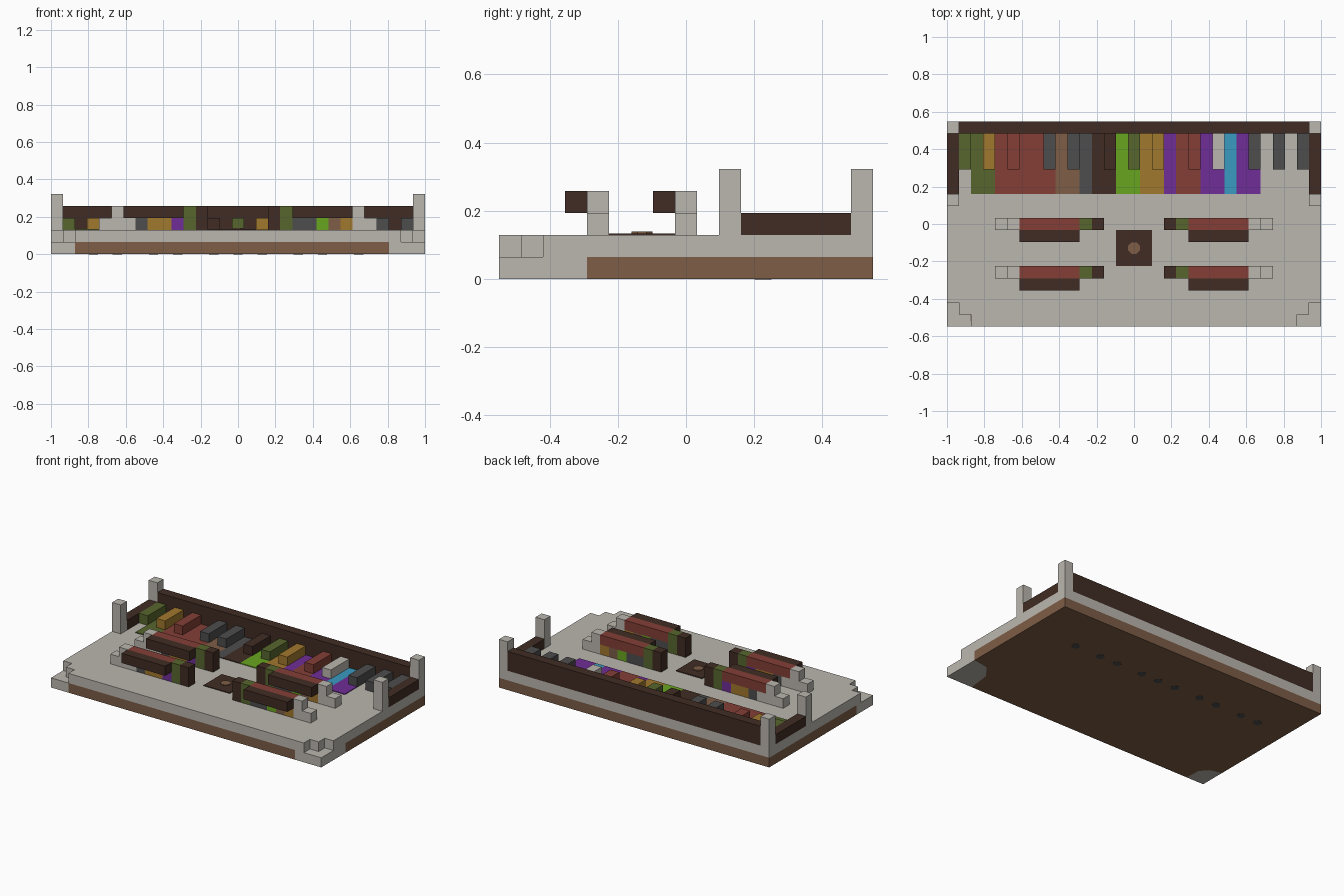
import bpy
import bmesh
import math

cube = bpy.data.objects.get("Cube")
if cube:
    bpy.data.objects.remove(cube, do_unlink=True)

U = 2 / 31           # one grid cell
X0, Y0 = -1.0, -8.5 * U
THIN = 0.08          # painted plate thickness in cells


def linear(v):
    v /= 255
    return v / 12.92 if v <= 0.04045 else ((v + 0.055) / 1.055) ** 2.4


def material(name, r, g, b):
    m = bpy.data.materials.new(name)
    colour = (linear(r), linear(g), linear(b), 1)
    m.diffuse_color = colour
    m.use_nodes = True
    bsdf = m.node_tree.nodes["Principled BSDF"]
    bsdf.inputs["Base Color"].default_value = colour
    bsdf.inputs["Roughness"].default_value = 0.9
    return m


stone = material("pale_stone", 187, 183, 175)
dark = material("dark_wood", 64, 44, 35)
brown = material("brown_wood", 125, 93, 70)
red = material("brick_red", 131, 63, 53)
olive = material("olive_green", 87, 102, 45)
ochre = material("ochre", 161, 120, 46)
slate = material("dark_grey", 77, 77, 77)
lime = material("lime_green", 105, 165, 32)
purple = material("purple", 110, 45, 150)
blue = material("sky_blue", 58, 155, 193)


def prism(name, mat, outline, z0, z1):
    """Extrude a counter-clockwise outline given in grid cells."""
    bm = bmesh.new()
    low, high = [[bm.verts.new((X0 + x * U, Y0 + y * U, z * U))
                  for x, y in outline] for z in (z0, z1)]
    bm.faces.new(low[::-1])
    bm.faces.new(high)
    n = len(outline)
    for i in range(n):
        j = (i + 1) % n
        bm.faces.new((low[i], low[j], high[j], high[i]))
    mesh = bpy.data.meshes.new(name)
    bm.to_mesh(mesh)
    bm.free()
    mesh.materials.append(mat)
    ob = bpy.data.objects.new(name, mesh)
    bpy.context.collection.objects.link(ob)
    return ob


def block(name, mat, x, y, z, w=1, d=1, h=1):
    return prism(name, mat, [(x, y), (x + w, y), (x + w, y + d), (x, y + d)],
                 z, z + h)


def octagon(x, y, r):
    return [(x + r * math.cos(math.radians(a)), y + r * math.sin(math.radians(a)))
            for a in range(22, 382, 45)]


# Lower layer: wood with worn stone front corners
left_edge = [(2, 0), (1.9, 1.6), (1.2, 2.4), (0, 2.7)]
right_edge = [(31, 4), (29.3, 3.7), (28.3, 2.4), (28, 0)]
prism("wooden_base", brown,
      left_edge[:1] + right_edge[::-1] + [(31, 17), (0, 17)] + left_edge[:0:-1], 0, 1)
prism("left_base_corner", stone, [(0, 0)] + left_edge, 0, 1)
prism("right_base_corner", stone, [(31, 0)] + right_edge, 0, 1)

# Stone floor with stepped front corners
prism("stone_floor", stone,
      [(2, 0), (29, 0), (29, 1), (30, 1), (30, 2), (31, 2),
       (31, 17), (0, 17), (0, 2), (1, 2), (1, 1), (2, 1)], 1, 2)

# Posts and rails
for side, x in (("right", 0), ("left", 30)):
    block(side + "_back_post", stone, x, 16, 2, h=3)
    block(side + "_front_post", stone, x, 10, 2, h=3)
    block(side + "_rail", dark, x, 11, 2, d=5)
block("back_rail", dark, 1, 16, 2, w=29, h=2)

# Painted floor stripes: start cell, width, colour
stripes = [(2, 2, olive), (4, 5, red), (9, 2, brown), (11, 1, slate),
           (12, 2, dark), (14, 2, lime), (16, 2, ochre), (18, 1, purple),
           (19, 2, red), (21, 2, purple), (23, 1, blue), (24, 2, purple)]
for x, w, mat in stripes:
    block("floor_stripe", mat, x, 11, 2, w=w, d=5, h=THIN)

# Row of raised stalls, with small dark spots underneath the base
stalls = {1: olive, 3: ochre, 5: red, 8: slate, 10: slate, 13: dark, 15: olive,
          17: ochre, 20: red, 22: stone, 25: slate, 27: slate, 29: slate}
for x, mat in stalls.items():
    block("stall", mat, x, 13, 2, d=3)
    if 3 <= x <= 25:
        prism("underside_spot", slate, octagon(x + 0.5, 12, 0.42), -0.02, 0.05)

# Low square panel with a round centre
block("centre_panel", dark, 14, 5, 2, w=3, d=3, h=THIN)
prism("centre_disc", brown, octagon(15.5, 6.5, 0.52), 2 + THIN, 2 + 2 * THIN)

# Four counters, mirrored about the middle
goods = {"right": [stone, slate, ochre, ochre, purple],
         "left": [slate, slate, lime, brown, ochre]}
for row, y in (("front", 4), ("rear", 8)):
    for side in ("right", "left"):
        def part(name, mat, x, z, w=1, d=1, h=1, dy=0):
            start = x if side == "right" else 31 - x - w
            block(f"{row}_{side}_{name}", mat, start, y + dy, z, w, d, h)

        part("low_step", stone, 4, 2)
        part("high_step", stone, 5, 2, h=2)
        part("counter_top", red, 6, 3, w=5)
        part("awning", dark, 6, 3, w=5, dy=-1)
        part("olive_pillar", olive, 11, 2, h=2)
        part("dark_pillar", dark, 12, 2, h=2)
        first = 6 if side == "right" else 20
        for i, mat in enumerate(goods[side]):
            block(f"{row}_{side}_goods", mat, first + i, y, 2)
